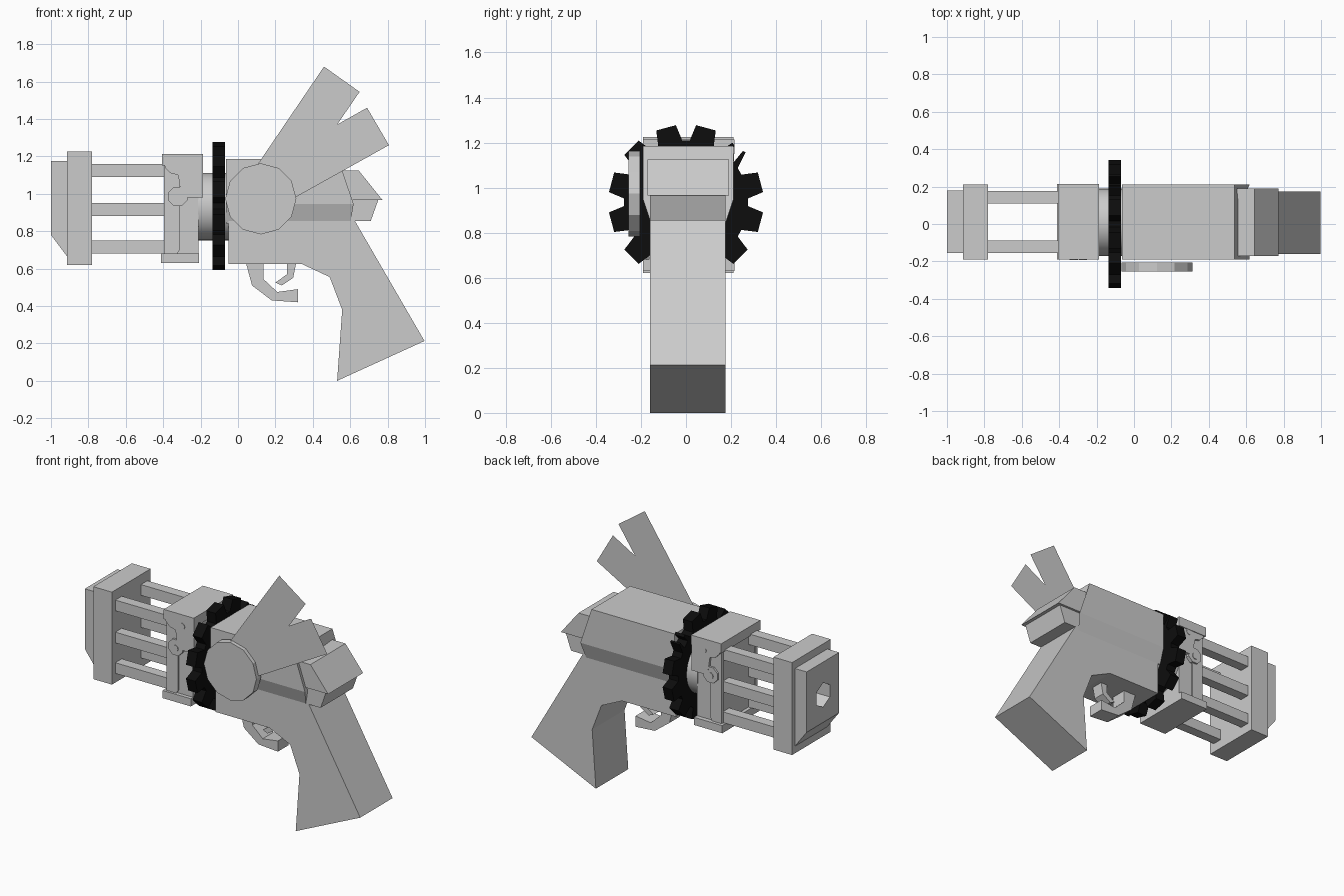
import bpy, bmesh, math
from mathutils import Vector

if "Cube" in bpy.data.objects:
    bpy.data.objects.remove(bpy.data.objects["Cube"])

YC = 0.01  # mid plane of the gun


def prism(name, pts, a, b, axis='Y'):
    """Extrude a profile from a to b: (x, z) points along Y or (y, z) points along X."""
    def place(p, d):
        return Vector((p[0], d, p[1])) if axis == 'Y' else Vector((d, p[0], p[1]))
    bm = bmesh.new()
    face = bm.faces.new([bm.verts.new(place(p, a)) for p in pts])
    if a != b:
        ext = bmesh.ops.extrude_face_region(bm, geom=[face], use_keep_orig=True)
        verts = [g for g in ext['geom'] if isinstance(g, bmesh.types.BMVert)]
        bmesh.ops.translate(bm, verts=verts, vec=place((0, 0), b - a))
        bmesh.ops.recalc_face_normals(bm, faces=bm.faces)
    mesh = bpy.data.meshes.new(name)
    bm.to_mesh(mesh)
    bm.free()
    ob = bpy.data.objects.new(name, mesh)
    bpy.context.collection.objects.link(ob)
    return ob


def box(name, x0, x1, y0, y1, z0, z1):
    return prism(name, [(x0, z0), (x1, z0), (x1, z1), (x0, z1)], y0, y1)


def ngon(u, v, r, n, start=0.0):
    return [(u + r * math.cos(start + 2 * math.pi * i / n),
             v + r * math.sin(start + 2 * math.pi * i / n)) for i in range(n)]


def activate(ob):
    bpy.ops.object.select_all(action='DESELECT')
    bpy.context.view_layer.objects.active = ob
    ob.select_set(True)


# Muzzle plate with hexagonal bore
plate = prism("muzzle_plate", [(-1, 1.175), (-0.91, 1.175), (-0.91, 0.66), (-1, 0.78)],
              -0.155, 0.18)
block = box("muzzle_block", -0.915, -0.78, -0.19, 0.21, 0.62, 1.225)
cutter = prism("bore_cutter", ngon(YC, 0.96, 0.08, 6, math.pi / 6), -1.1, -0.83, 'X')
cutter.hide_render = True
for ob in (plate, block):
    mod = ob.modifiers.new("bore", 'BOOLEAN')
    mod.object = cutter
    mod.operation = 'DIFFERENCE'
    mod.solver = 'EXACT'
    activate(ob)
    bpy.ops.object.modifier_apply(modifier="bore")
bpy.data.objects.remove(cutter)

# Cage bars
for y0 in (-0.155, 0.11):
    for i, z0 in enumerate((0.68, 0.88, 1.09)):
        box(f"cage_bar_{y0:.1f}_{i}", -0.79, -0.38, y0, y0 + 0.067, z0, z0 + 0.07)

# Rear frame with caps
box("frame_core", -0.39, -0.21, -0.165, 0.185, 0.64, 1.19)
box("frame_top", -0.405, -0.187, -0.19, 0.215, 1.15, 1.213)
box("frame_bottom", -0.413, -0.208, -0.19, 0.215, 0.63, 0.68)

# Frame side details, both sides
for side, s in (("front", -1), ("back", 1)):
    def at(d):
        return YC + s * d
    prism(f"frame_column_{side}", [(-0.395, 1.16), (-0.395, 0.67), (-0.33, 0.67), (-0.313, 0.7),
                                   (-0.313, 1.16)], at(0.16), at(0.185))
    prism(f"frame_panel_{side}", [(-0.4, 1.2), (-0.39, 1.14), (-0.36, 1.11), (-0.32, 1.1),
                                  (-0.305, 1.0), (-0.28, 0.98), (-0.187, 0.98), (-0.187, 1.2)],
          at(0.16), at(0.2))
    prism(f"hinge_boss_{side}", ngon(-0.322, 0.985, 0.055, 8, math.pi / 8), at(0.16), at(0.198))
    for i, (x, z) in enumerate(((-0.273, 1.137), (-0.322, 0.98))):
        prism(f"bolt_{side}_{i}", ngon(x, z, 0.022, 10), at(0.19), at(0.203))

# Round collar
collar = prism("collar", ngon(YC, 0.93, 0.18, 32), -0.215, -0.05, 'X')
activate(collar)
bpy.ops.object.shade_smooth_by_angle()

# Black gear, twelve teeth, one of them split
teeth = []
for i in range(12):
    shape = [(-11.5, 0.275), (-7.5, 0.345), (7.5, 0.345), (11.5, 0.275)]
    if i == 1:
        shape = [(-11.5, 0.275), (-5, 0.345), (-3, 0.34), (-5, 0.275),
                 (5, 0.275), (4, 0.33), (7, 0.335), (11.5, 0.275)]
    for da, r in shape:
        ang = math.radians(15 + 30 * i + da)
        teeth.append((r * math.cos(ang), 0.935 + r * math.sin(ang)))
gear = prism("gear", teeth, -0.137, -0.07, 'X')
black = bpy.data.materials.new("black")
black.diffuse_color = (0.004, 0.004, 0.004, 1)
black.use_nodes = True
black.node_tree.nodes["Principled BSDF"].inputs["Base Color"].default_value = black.diffuse_color
gear.data.materials.append(black)

# Upper body: chamfered underside, raked rear end
section = [(-0.19, 1.185), (0.21, 1.185), (0.21, 0.945), (0.175, 0.84), (-0.155, 0.84), (-0.19, 0.945)]
body = prism("upper_body", section, -0.065, 0.6, 'X')
for v in body.data.vertices:
    if v.co.x > 0.5:
        v.co.x = {1.185: 0.537, 0.945: 0.618}.get(round(v.co.z, 3), 0.6)

# Lower body, grip and rear lug
prism("grip", [(-0.05, 0.95), (-0.05, 0.625), (0.34, 0.625), (0.49, 0.555), (0.557, 0.38),
               (0.53, 0.0), (0.997, 0.213), (0.625, 0.855), (0.71, 0.855), (0.75, 0.967),
               (0.58, 0.967)], -0.16, 0.175)

# Hammer wedge
prism("hammer", [(0.54, 1.125), (0.645, 1.125), (0.773, 0.966), (0.54, 0.966)], -0.172, 0.19)

# Trigger and guard
prism("trigger_guard", [(0.04, 0.64), (0.075, 0.51), (0.18, 0.43), (0.32, 0.42), (0.32, 0.49),
                        (0.21, 0.475), (0.135, 0.545), (0.135, 0.64)], YC - 0.055, YC + 0.055)
prism("trigger", [(0.262, 0.64), (0.262, 0.57), (0.2, 0.525), (0.235, 0.51), (0.295, 0.55),
                  (0.313, 0.64)], YC - 0.04, YC + 0.04)

# Side disc and flat split fin
prism("side_disc", ngon(0.122, 0.973, 0.19, 12), -0.255, -0.205)
prism("fin", [(0.122, 0.973), (0.1, 1.15), (0.46, 1.68), (0.65, 1.545), (0.53, 1.37),
              (0.69, 1.46), (0.807, 1.26), (0.305, 0.98)], -0.23, -0.23)
